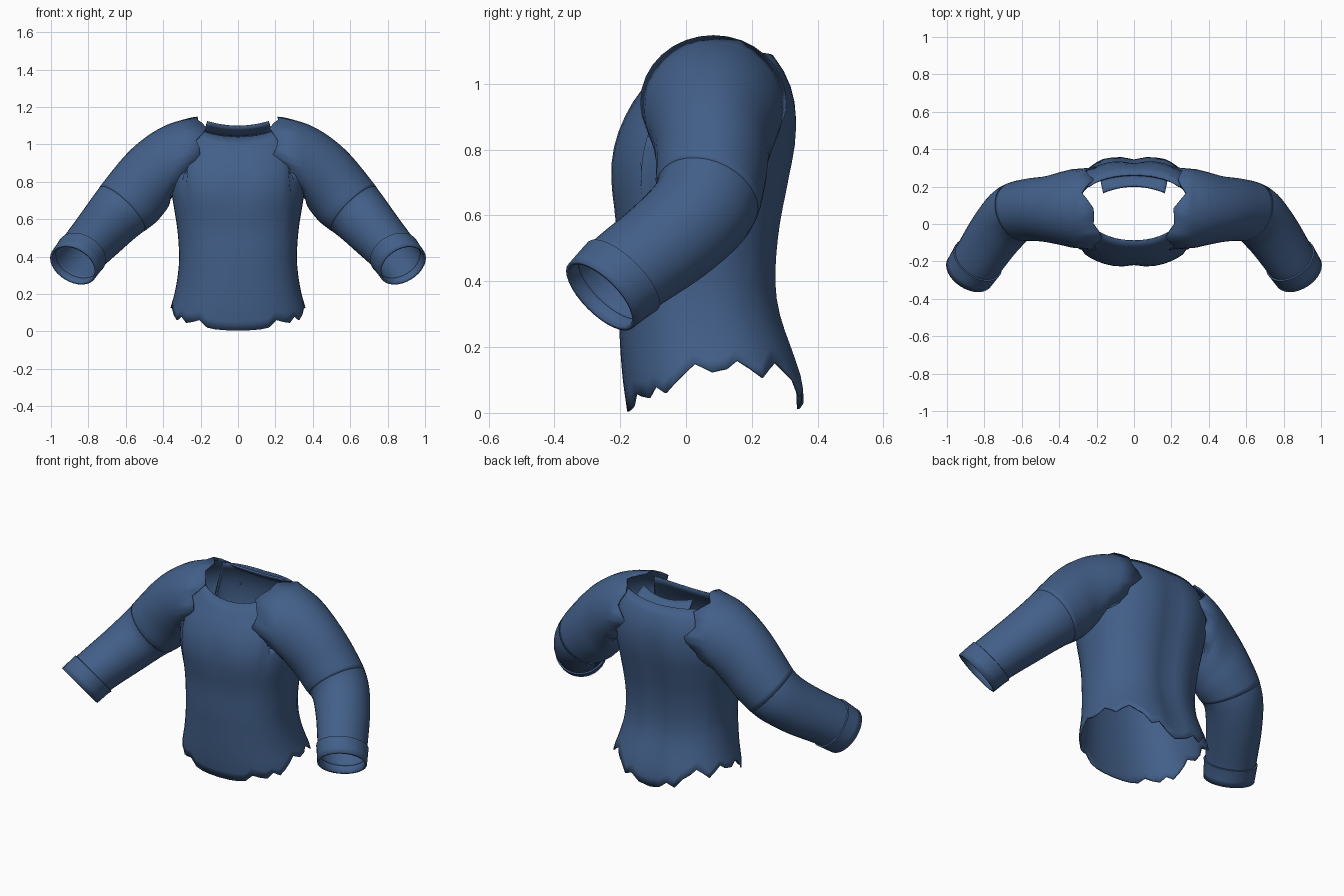
import bpy, bmesh, math, random
from mathutils import Vector

if "Cube" in bpy.data.objects:
    bpy.data.objects.remove(bpy.data.objects["Cube"])

random.seed(4)
cloth = bpy.data.materials.new("blue_cloth")
cloth.diffuse_color = (0.055, 0.115, 0.25, 1)
cloth.use_nodes = True
cloth.node_tree.nodes["Principled BSDF"].inputs["Base Color"].default_value = cloth.diffuse_color


def smooth_table(rows, t):
    """Catmull-Rom lookup: each row is (key, values...)."""
    t = min(max(t, rows[0][0]), rows[-1][0])
    i = max(k for k in range(len(rows) - 1) if rows[k][0] <= t)
    p1, p2 = rows[i], rows[i + 1]
    p0, p3 = rows[max(i - 1, 0)], rows[min(i + 2, len(rows) - 1)]
    u, h, out = (t - p1[0]) / (p2[0] - p1[0]), p2[0] - p1[0], []
    for c in range(1, len(p1)):
        m1 = (p2[c] - p0[c]) / (p2[0] - p0[0]) * h
        m2 = (p3[c] - p1[c]) / (p3[0] - p1[0]) * h
        out.append((2*u**3 - 3*u*u + 1)*p1[c] + (u**3 - 2*u*u + u)*m1
                   + (3*u*u - 2*u**3)*p2[c] + (u**3 - u*u)*m2)
    return out


def loft(name, rings, closed=True, thick=0.008):
    """Skin a list of point rings into a thin cloth surface."""
    bm = bmesh.new()
    vs = [[bm.verts.new(p) for p in r] for r in rings]
    n = len(rings[0])
    for a, b in zip(vs, vs[1:]):
        for i in range(n if closed else n - 1):
            j = (i + 1) % n
            bm.faces.new((a[i], a[j], b[j], b[i]))
    bmesh.ops.recalc_face_normals(bm, faces=bm.faces)
    me = bpy.data.meshes.new(name)
    bm.to_mesh(me)
    bm.free()
    ob = bpy.data.objects.new(name, me)
    bpy.context.collection.objects.link(ob)
    me.materials.append(cloth)
    sol = ob.modifiers.new("cloth_thickness", 'SOLIDIFY')
    sol.thickness, sol.offset = thick, -1
    bpy.ops.object.select_all(action='DESELECT')
    ob.select_set(True)
    bpy.context.view_layer.objects.active = ob
    bpy.ops.object.shade_smooth_by_angle(angle=math.radians(40))
    return ob


# Torso: z, half width, front y, back y
BODY = [(0.0, .375, -.178, .368), (0.1, .367, -.192, .36), (0.2, .34, -.20, .327),
        (0.3, .322, -.205, .293), (0.4, .315, -.21, .28), (0.55, .325, -.212, .29),
        (0.72, .352, -.232, .322), (0.82, .362, -.22, .34), (0.92, .355, -.178, .34),
        (1.0, .34, -.122, .32), (1.06, .315, -.08, .287), (1.11, .29, -.05, .245)]


def body_point(a, z):
    w, f, b = smooth_table(BODY, z)
    s, c = math.sin(a), math.cos(a)
    e = 2 / 2.35
    x = w * math.copysign(abs(s) ** e, s)
    y = (f + b) / 2 - (b - f) / 2 * math.copysign(abs(c) ** e, c)
    # chest groove and spine groove
    if c > 0:
        y += .014 * math.exp(-(x / .05) ** 2) * math.exp(-((z - .76) / .12) ** 2)
    else:
        y -= .022 * math.exp(-(x / .06) ** 2) * min(1, max(0, (1.1 - z) * 4))
    return Vector((x, y, z))


# Ragged hem heights from front centre round to back centre
HEM = [.004, .006, .01, .02, .06, .05, .045, .08, .06, .09, .12, .15, .125,
       .135, .16, .135, .108, .135, .155, .125, .10, .05, .07, .03, .012]
N = 48


def neck_height(a):
    s = abs(math.sin(a)) ** .85
    if math.cos(a) > 0:
        return 1.04 + .055 * (s / .8) ** 2 if s < .82 else .84
    return 1.085 + .015 * s if s < .86 else .84


STEPS = 22
cols = []
for i in range(N):
    a = 2 * math.pi * i / N
    lo, hi = HEM[i if i <= 24 else N - i], neck_height(a)
    cols.append([body_point(a, lo + (hi - lo) * k / STEPS) for k in range(STEPS + 1)])
loft("torso", [[c[k] for c in cols] for k in range(STEPS + 1)])

# Sleeve path: key, centre xyz, tangent xyz, half depth, half height
ARM = [(0, .285, .083, .945, .94, 0, .33, .222, .215),
       (1, .385, .083, .885, .99, 0, -.08, .197, .21),
       (2, .48, .08, .805, .92, .02, -.38, .175, .198),
       (3, .565, .075, .712, .78, -.06, -.62, .167, .18),
       (4, .65, .05, .622, .60, -.40, -.68, .16, .162),
       (5, .735, -.045, .527, .46, -.60, -.65, .153, .147),
       (6, .83, -.185, .422, .40, -.65, -.64, .143, .133),
       (7, .88, -.26, .355, .40, -.65, -.64, .132, .13)]
M = 32


def arm_ring(t, side, grow=0.0, jag=None):
    v = smooth_table(ARM, t)
    c, d = Vector(v[:3]), Vector(v[3:6]).normalized()
    u = (Vector((0, 1, 0)) - d * d.y).normalized()
    w = u.cross(d)
    if w.z < 0:
        w = -w
    ring = []
    for i in range(M):
        a = 2 * math.pi * i / M
        p = c + u * math.cos(a) * (v[6] + grow) + w * math.sin(a) * (v[7] + grow)
        if jag:
            p.x += jag[i] - .065 * abs(math.cos(a))
        ring.append(Vector((p.x * side, p.y, p.z)))
    return ring


for side, label in ((1, "right"), (-1, "left")):
    # torn shoulder edge: zigzag, cut further out at the top back
    jag = []
    for i in range(M):
        a = 2 * math.pi * i / M
        tooth = (-.03, .0, .025, .0)[i % 4] * random.uniform(.5, 1.2)
        back_cut = .085 * max(0, math.sin(a)) * max(0, math.cos(a) + .35)
        jag.append(tooth + back_cut)
    upper = [arm_ring(0, side, 0, jag)] + [arm_ring(.5 + k * .15, side) for k in range(22)]
    loft(label + "_upper_sleeve", upper)
    lower = [arm_ring(3.55 + k * .15, side, -.001) for k in range(21)]
    loft(label + "_forearm_sleeve", lower)
    # folded cuff
    cuff = [arm_ring(6.05, side, -.004), arm_ring(6.07, side, .007)]
    cuff += [arm_ring(t, side, .006) for t in (6.3, 6.65, 7)]
    loft(label + "_cuff", cuff, thick=.012)

# Collar scrap standing inside the back of the neck
collar = []
for k in range(4):
    t = k / 3
    row = []
    for i in range(-8, 9):
        q = i / 8
        y0, y1 = .262 - .02 * q * q, .205 - .035 * q * q
        z0, z1 = 1.05 + .02 * q * q, 1.10 + .025 * q * q
        row.append(Vector((q * (.18 - .015 * t), y0 + (y1 - y0) * t, z0 + (z1 - z0) * t)))
    collar.append(row)
loft("back_collar", collar, closed=False, thick=.01)
